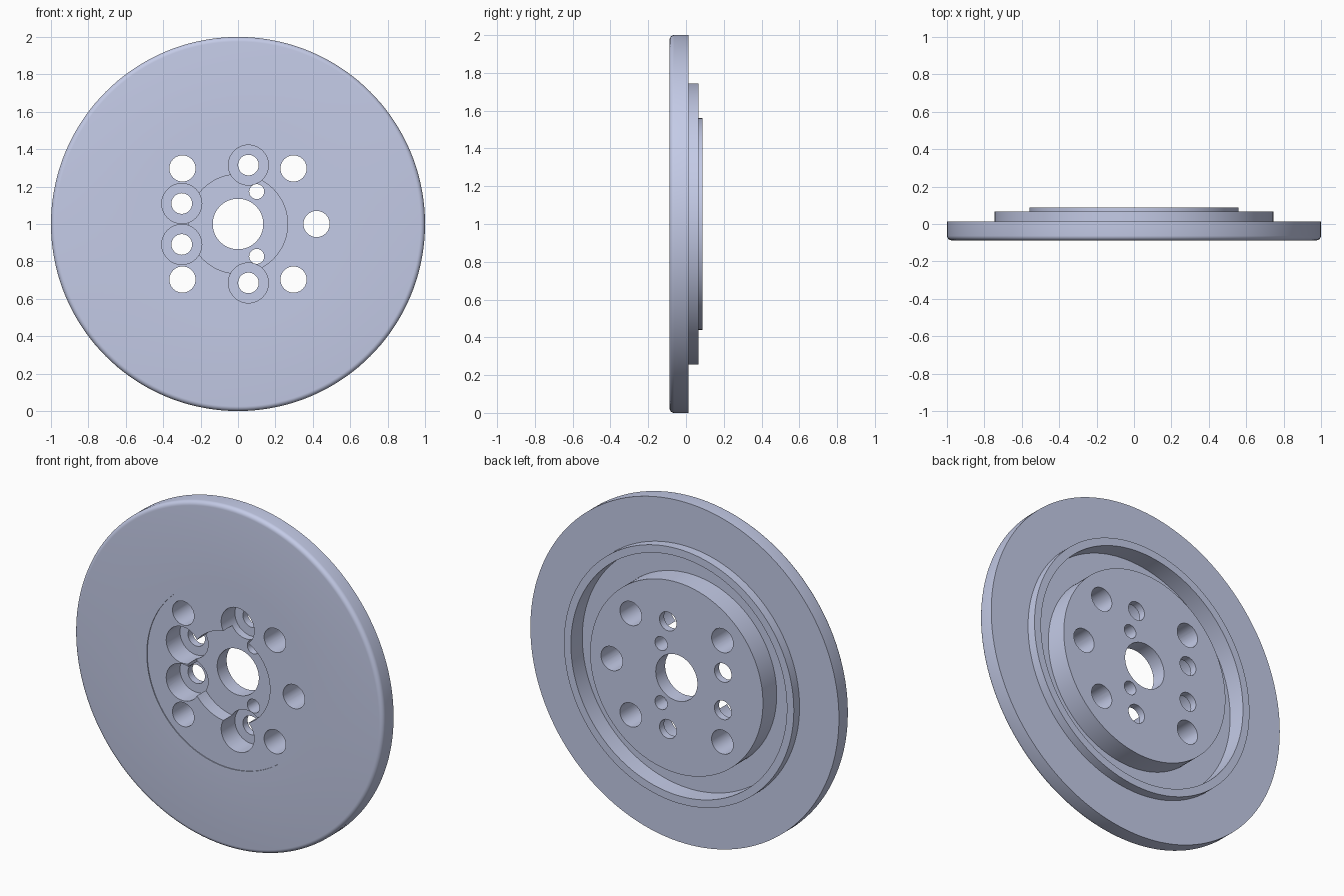
import bpy
import bmesh
from math import cos, sin, pi, radians

if "Cube" in bpy.data.objects:
    bpy.data.objects.remove(bpy.data.objects["Cube"], do_unlink=True)

FRONT, BACK = -0.0875, 0.0875


def lathe(bm, profile, cx=0.0, cz=1.0, segments=48):
    """Revolve a closed (radius, y) profile about a y-parallel axis."""
    rings = []
    for r, y in profile:
        if r == 0:
            rings.append([bm.verts.new((cx, y, cz))] * segments)
        else:
            rings.append([bm.verts.new((cx + r * cos(2 * pi * i / segments), y,
                                        cz + r * sin(2 * pi * i / segments)))
                          for i in range(segments)])
    pairs = list(zip(rings, rings[1:]))
    if profile[0][0] > 0:
        pairs.append((rings[-1], rings[0]))
    for a, b in pairs:
        for i in range(segments):
            j = (i + 1) % segments
            bm.faces.new(list(dict.fromkeys((a[i], a[j], b[j], b[i]))))


def make_object(name, bm):
    bmesh.ops.recalc_face_normals(bm, faces=bm.faces)
    mesh = bpy.data.meshes.new(name)
    bm.to_mesh(mesh)
    bm.free()
    ob = bpy.data.objects.new(name, mesh)
    bpy.context.collection.objects.link(ob)
    return ob


def drill(bm, dist, angle, steps):
    """Stepped drill at a polar position; steps are (radius, y from, y to)."""
    profile = [(0, steps[0][1])]
    for r, y0, y1 in steps:
        profile += [(r, y0), (r, y1)]
    profile.append((0, steps[-1][2]))
    a = radians(angle)
    lathe(bm, profile, dist * cos(a), 1 + dist * sin(a))


# Flange with rounded front rim, shallow front seat, pocket, rear ring and boss
fillet = 0.025
rim = [(1 - fillet + fillet * sin(t * pi / 12),
        FRONT + fillet - fillet * cos(t * pi / 12)) for t in range(7)]
profile = [(0.135, 0.0), (0.265, 0.0), (0.265, FRONT + 0.005),
           (0.53, FRONT + 0.005), (0.53, FRONT)] + rim + [
           (1.0, 0.0125), (0.745, 0.0125), (0.745, 0.066), (0.70, 0.066),
           (0.70, -0.04), (0.56, -0.04), (0.56, BACK), (0.135, BACK)]
bm = bmesh.new()
lathe(bm, profile, segments=144)
disc = make_object("flanged_disc", bm)

# Hole pattern
bm = bmesh.new()
for angle in (0, 45, 135, 225, 315):
    drill(bm, 0.42, angle, [(0.07, -0.2, 0.2)])
for angle in (80, 160, 200, 280):
    drill(bm, 0.32, angle, [(0.107, -0.2, 0.045), (0.055, 0.045, 0.2)])
for angle in (60, 300):
    drill(bm, 0.2, angle, [(0.04, -0.2, 0.2)])
drills = make_object("hole_cutter", bm)
drills.hide_render = True

cut = disc.modifiers.new("holes", "BOOLEAN")
cut.operation = "DIFFERENCE"
cut.solver = "EXACT"
cut.object = drills
bpy.ops.object.select_all(action="DESELECT")
disc.select_set(True)
bpy.context.view_layer.objects.active = disc
bpy.ops.object.modifier_apply(modifier=cut.name)
bpy.data.objects.remove(drills, do_unlink=True)

# Metal colour
metal = bpy.data.materials.new("blue_grey_metal")
metal.use_nodes = True
colour = (0.59, 0.638, 0.855, 1)
metal.diffuse_color = colour
metal.node_tree.nodes["Principled BSDF"].inputs["Base Color"].default_value = colour
disc.data.materials.clear()
disc.data.materials.append(metal)
bpy.ops.object.shade_smooth_by_angle(angle=radians(30))
